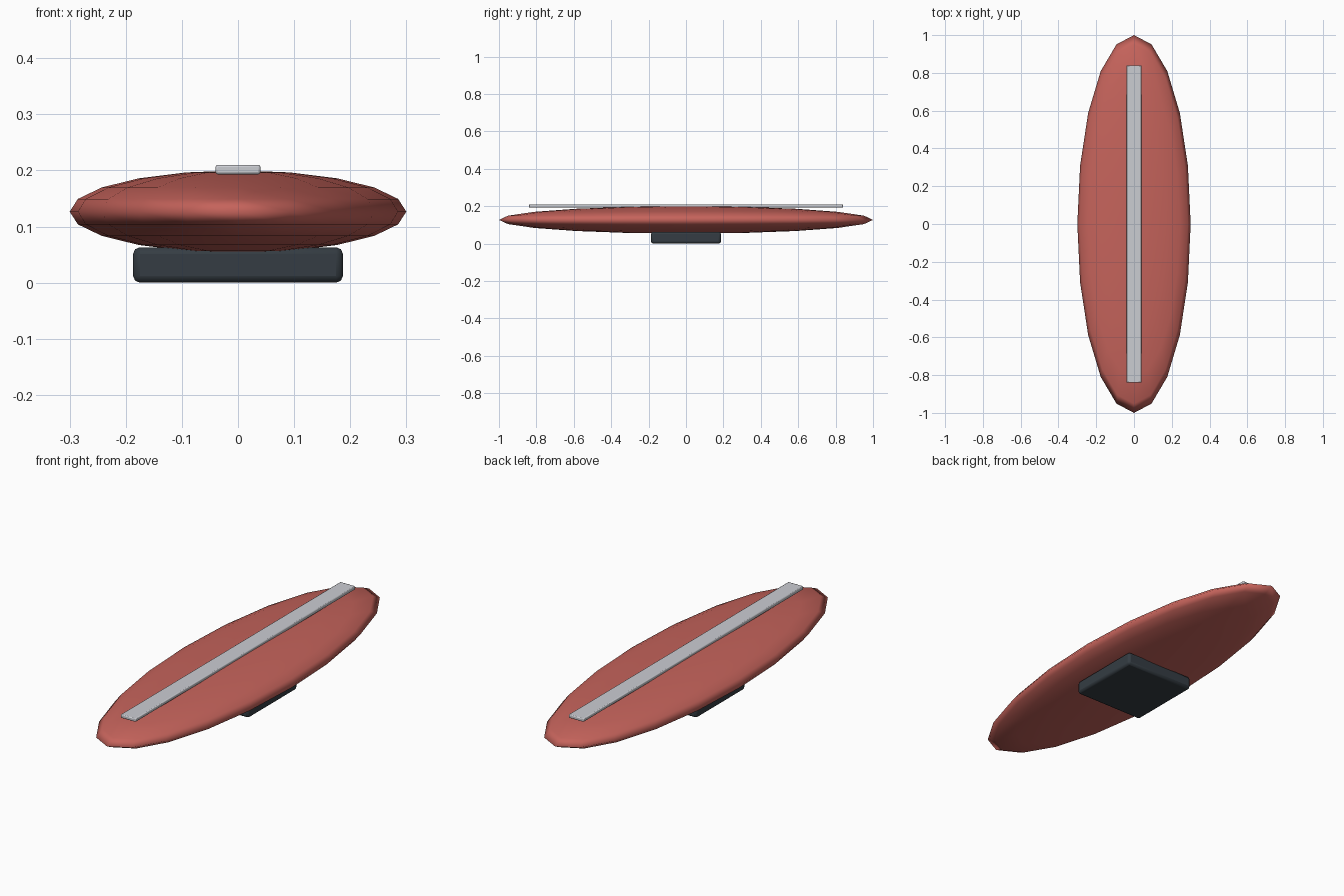
import bpy
import math

if "Cube" in bpy.data.objects:
    bpy.data.objects.remove(bpy.data.objects["Cube"])


def material(name, rgb):
    m = bpy.data.materials.new(name)
    m.diffuse_color = (*rgb, 1)
    m.use_nodes = True
    m.node_tree.nodes["Principled BSDF"].inputs["Base Color"].default_value = m.diffuse_color
    return m


RED = material("coral red", (0.56, 0.125, 0.105))
GREY = material("light grey", (0.60, 0.61, 0.65))
DARK = material("dark slate", (0.035, 0.046, 0.056))


def finish(name, mat, scale):
    ob = bpy.context.object
    ob.name = name
    ob.scale = scale
    bpy.ops.object.transform_apply(location=False, rotation=False, scale=True)
    ob.data.materials.append(mat)
    return ob


def rounded_box(name, mat, size, z, bevel):
    bpy.ops.mesh.primitive_cube_add(size=1, location=(0, 0, z))
    ob = finish(name, mat, size)
    mod = ob.modifiers.new("rounded_edges", 'BEVEL')
    mod.width = bevel
    mod.segments = 2
    bpy.ops.object.shade_smooth_by_angle(angle=math.radians(30))
    return ob


# Flattened oval body
bpy.ops.mesh.primitive_uv_sphere_add(segments=20, ring_count=10, radius=1,
                                     location=(0, 0, 0.1265))
finish("board_body", RED, (0.30, 1.0, 0.0735))
bpy.ops.object.shade_smooth()

# Long strip on top
rounded_box("top_strip", GREY, (0.08, 1.68, 0.017), 0.2015, 0.004)

# Square foot below
rounded_box("base_block", DARK, (0.374, 0.374, 0.063), 0.0315, 0.012)
